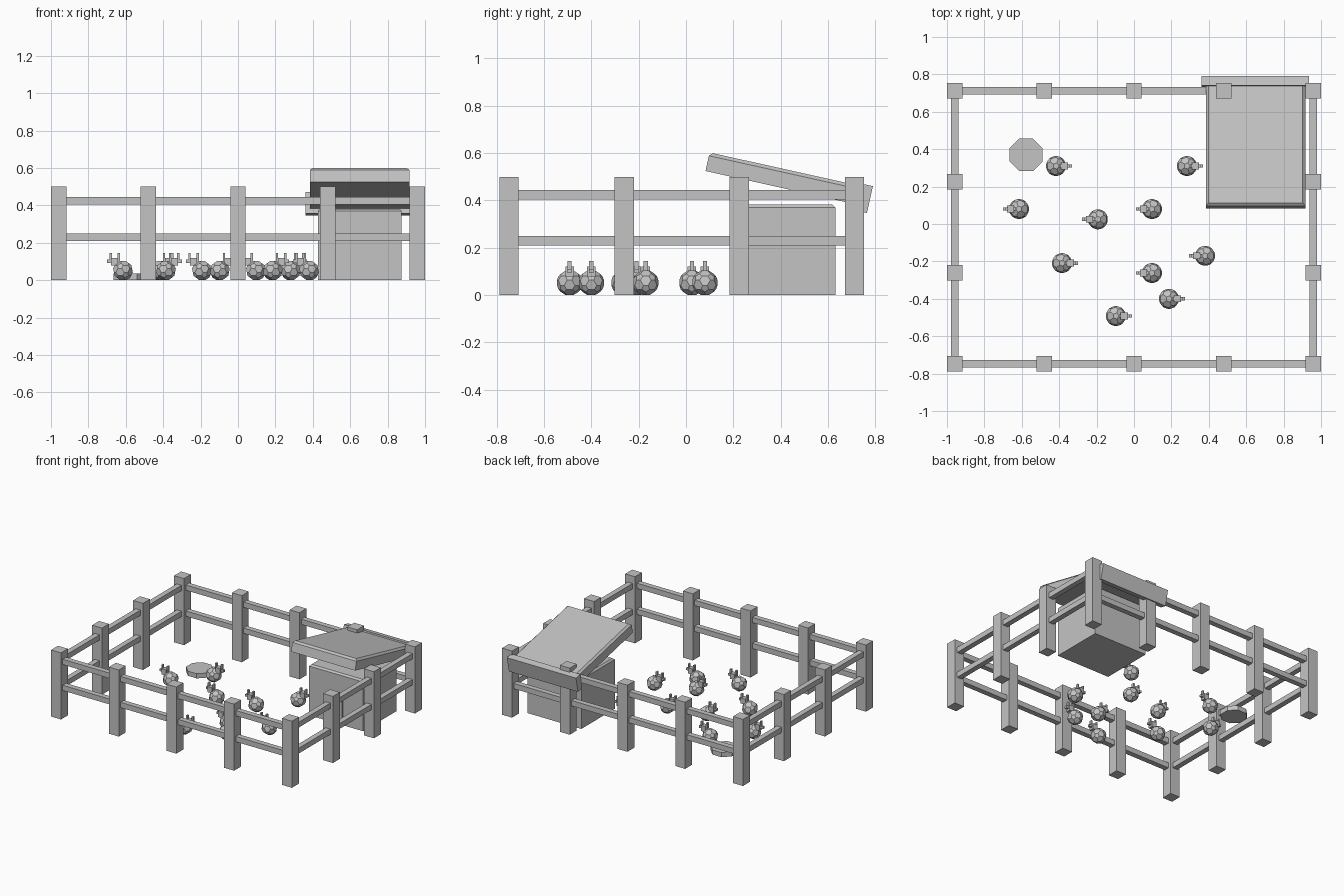
import bpy, bmesh, math
from mathutils import Matrix

if "Cube" in bpy.data.objects:
    bpy.data.objects.remove(bpy.data.objects["Cube"])

grey = bpy.data.materials.new("plain_grey")
grey.diffuse_color = (0.55, 0.55, 0.55, 1)
grey.use_nodes = True
grey.node_tree.nodes["Principled BSDF"].inputs["Base Color"].default_value = grey.diffuse_color


def finish(name, bm):
    mesh = bpy.data.meshes.new(name)
    bmesh.ops.recalc_face_normals(bm, faces=bm.faces)
    bm.to_mesh(mesh)
    bm.free()
    mesh.materials.append(grey)
    ob = bpy.data.objects.new(name, mesh)
    bpy.context.collection.objects.link(ob)
    return ob


def add_box(bm, lo, hi):
    size = [b - a for a, b in zip(lo, hi)]
    mid = [(a + b) / 2 for a, b in zip(lo, hi)]
    return bmesh.ops.create_cube(
        bm, size=1, matrix=Matrix.Translation(mid) @ Matrix.Diagonal((*size, 1)))["verts"]


def box(name, lo, hi, top_chamfer=0):
    bm = bmesh.new()
    add_box(bm, lo, hi)
    if top_chamfer:
        edges = [e for e in bm.edges if all(v.co.z > hi[2] - 1e-4 for v in e.verts)]
        bmesh.ops.bevel(bm, geom=edges, offset=top_chamfer, segments=1, affect='EDGES')
    return finish(name, bm)


# Fence posts
XS = [-0.959, -0.479, 0, 0.479, 0.959]
YS = [-0.748, -0.261, 0.225, 0.712]
H = 0.041
for i, x in enumerate(XS):
    for j, y in enumerate(YS):
        if i in (0, 4) or j in (0, 3):
            box("fence_post", (x - H, y - H, 0), (x + H, y + H, 0.5))

# Fence rails
for z in (0.209, 0.404):
    for y in (YS[0], YS[3]):
        box("long_rail", (XS[0], y - 0.02, z), (XS[4], y + 0.02, z + 0.04))
    for x in (XS[0], XS[4]):
        box("side_rail", (x - 0.02, YS[0], z), (x + 0.02, YS[3], z + 0.04))

# Coop body and door
box("coop_body", (0.427, 0.235, 0), (0.875, 0.632, 0.382), 0.012)
box("coop_door", (0.592, 0.228, 0.045), (0.706, 0.24, 0.195))

# Sloping roof and its lower trim board
SLOPE = math.radians(-12.5)
roof = box("coop_roof", (-0.266, -0.34, -0.04), (0.266, 0.34, 0.04), 0.014)
roof.location = (0.65, 0.423, 0.49)
roof.rotation_euler.x = SLOPE
trim = box("roof_trim", (-0.287, -0.025, -0.058), (0.287, 0.025, 0.058))
trim.location = (0.648, 0.753, 0.409)
trim.rotation_euler.x = SLOPE

# Feed dish
bm = bmesh.new()
bmesh.ops.create_cone(bm, cap_ends=True, segments=8, radius1=0.095, radius2=0.095, depth=0.035,
                      matrix=Matrix.Translation((-0.577, 0.37, 0.0175))
                      @ Matrix.Rotation(math.pi / 8, 4, 'Z'))
finish("feed_dish", bm)

# Hens: x, y, facing direction along x
HENS = [(-0.417, 0.31, 1), (0.283, 0.31, 1), (-0.615, 0.08, -1), (-0.193, 0.025, -1),
        (0.096, 0.08, -1), (-0.385, -0.209, 1), (0.096, -0.262, -1), (0.38, -0.17, -1),
        (0.187, -0.4, 1), (-0.097, -0.492, 1)]
for x, y, d in HENS:
    # Faceted round body
    bm = bmesh.new()
    bmesh.ops.create_icosphere(bm, subdivisions=1, radius=0.0625)
    bmesh.ops.bevel(bm, geom=bm.verts[:], offset=0.02, segments=1, affect='VERTICES')
    low = min(v.co.z for v in bm.verts)
    bmesh.ops.translate(bm, verts=bm.verts, vec=(0, 0, -low))
    # Head, beak and two comb points
    for x0, x1, w, z0, z1 in ((0.026, 0.064, 0.018, 0.078, 0.12),
                              (0.06, 0.086, 0.009, 0.093, 0.11),
                              (0.06, 0.072, 0.009, 0.105, 0.145),
                              (0.016, 0.028, 0.009, 0.09, 0.145)):
        add_box(bm, (x0, -w, z0), (x1, w, z1))
    hen = finish("hen", bm)
    hen.location = (x, y, 0)
    hen.rotation_euler.z = 0 if d > 0 else math.pi
